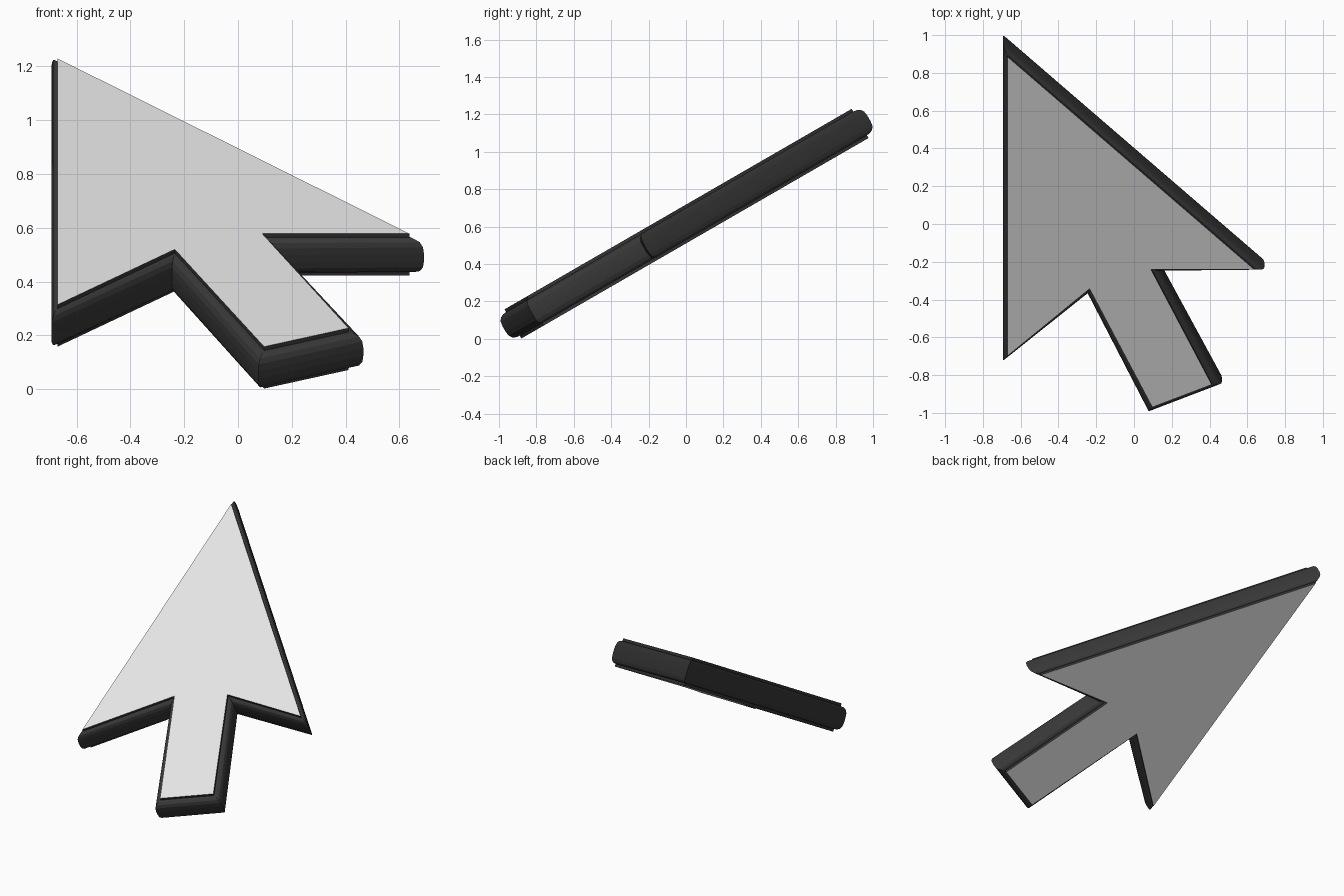
import bpy, bmesh, math
from mathutils import Vector, Matrix

if "Cube" in bpy.data.objects:
    bpy.data.objects.remove(bpy.data.objects["Cube"])


def material(name, grey):
    m = bpy.data.materials.new(name)
    m.diffuse_color = (grey, grey, grey, 1)
    m.use_nodes = True
    m.node_tree.nodes["Principled BSDF"].inputs["Base Color"].default_value = m.diffuse_color
    return m


light = material("light_grey", 0.8)
dark = material("near_black", 0.04)

# Pointer outline in its own plane, counter-clockwise from the tip
outline = [Vector(p) for p in (
    (-0.671, 1.023), (-0.671, -0.808), (-0.235, -0.396), (0.097, -1.12),
    (0.411, -0.982), (0.09, -0.279), (0.637, -0.279))]

# Rim section: (outward shift along the corner bisector, height)
half = [(0.0, 0.09), (0.0, 0.073), (0.02, 0.071), (0.042, 0.062),
        (0.055, 0.043), (0.059, 0.016)]
section = half + [(d, -h) for d, h in reversed(half)]


def edge_normal(a, b):
    d = (b - a).normalized()
    return Vector((d.y, -d.x))


n = len(outline)
bisectors = [(edge_normal(outline[i - 1], outline[i]) +
              edge_normal(outline[i], outline[(i + 1) % n])).normalized()
             for i in range(n)]

# Rounded dark rim as a stack of offset loops
bm = bmesh.new()
loops = []
for d, h in section:
    loops.append([bm.verts.new((*(p + b * d), h))
                  for p, b in zip(outline, bisectors)])
for upper, lower in zip(loops, loops[1:]):
    for i in range(n):
        j = (i + 1) % n
        f = bm.faces.new((upper[i], lower[i], lower[j], upper[j]))
        f.material_index = 1

# Light front and back faces
bm.faces.new(loops[0]).material_index = 0
bm.faces.new(list(reversed(loops[-1]))).material_index = 0
bmesh.ops.recalc_face_normals(bm, faces=bm.faces[:])

# Tilt the pointer back and stand it on the ground
bm.transform(Matrix.Translation((0, 0.045, 0.64)) @
             Matrix.Rotation(math.radians(30), 4, 'X'))
mesh = bpy.data.meshes.new("pointer_arrow")
bm.to_mesh(mesh)
bm.free()
mesh.materials.append(light)
mesh.materials.append(dark)
obj = bpy.data.objects.new("pointer_arrow", mesh)
bpy.context.collection.objects.link(obj)
